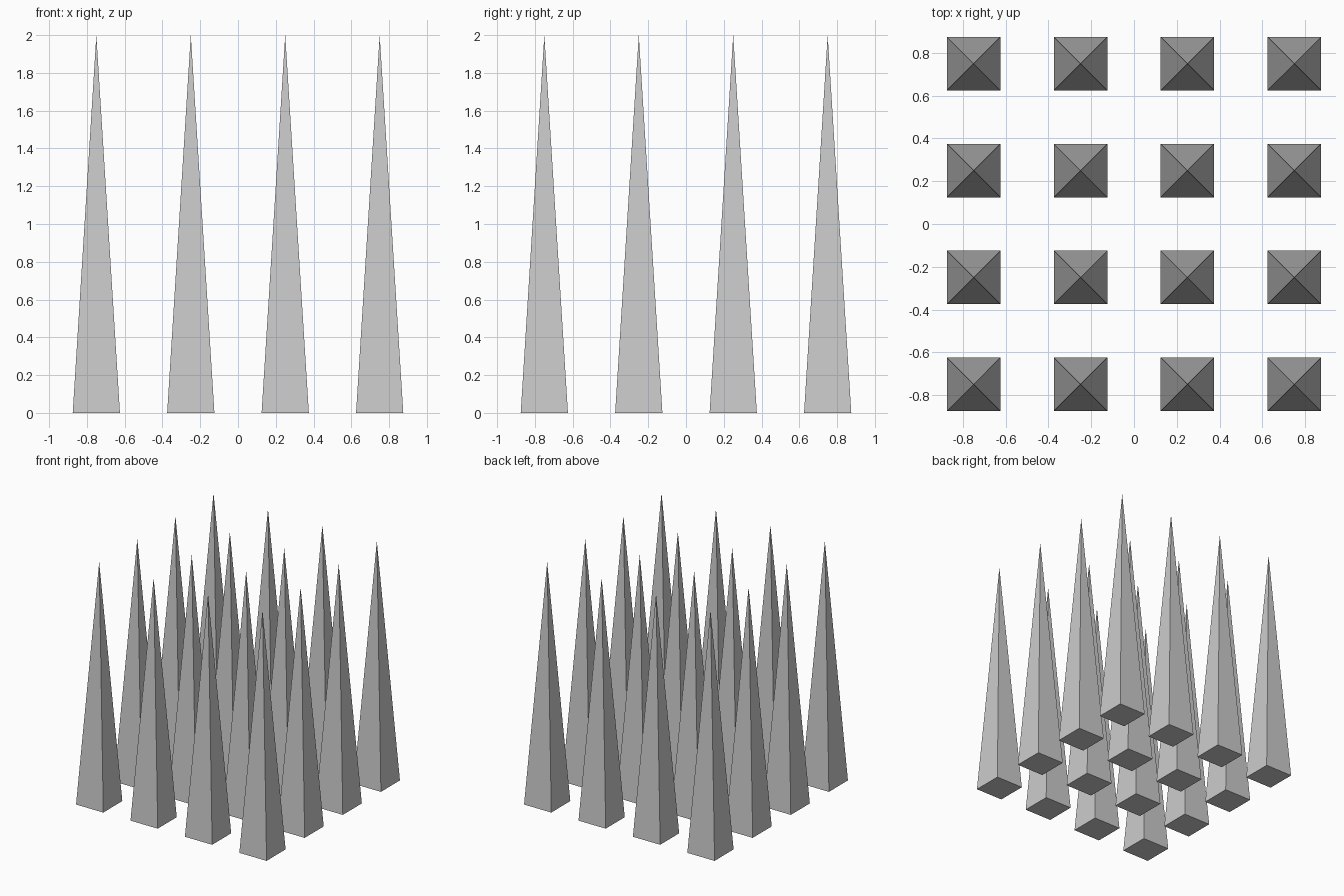
import bpy
import math

if "Cube" in bpy.data.objects:
    bpy.data.objects.remove(bpy.data.objects["Cube"])

HALF_WIDTH = 0.125
HEIGHT = 2.0
CENTRES = (-0.75, -0.25, 0.25, 0.75)

# One square spike, axis-aligned, with its base on the ground
bpy.ops.mesh.primitive_cone_add(
    vertices=4, radius1=HALF_WIDTH * math.sqrt(2), radius2=0, depth=HEIGHT,
    end_fill_type='NGON', location=(0, 0, HEIGHT / 2),
    rotation=(0, 0, math.pi / 4))
first = bpy.context.object
bpy.ops.object.transform_apply(location=True, rotation=True, scale=True)
mesh = first.data
mesh.name = "spike"
bpy.data.objects.remove(first)

# Four by four grid of spikes sharing the mesh
for row, y in enumerate(CENTRES, 1):
    for col, x in enumerate(CENTRES, 1):
        spike = bpy.data.objects.new(f"spike_row{row}_col{col}", mesh)
        spike.location = (x, y, 0)
        bpy.context.collection.objects.link(spike)
